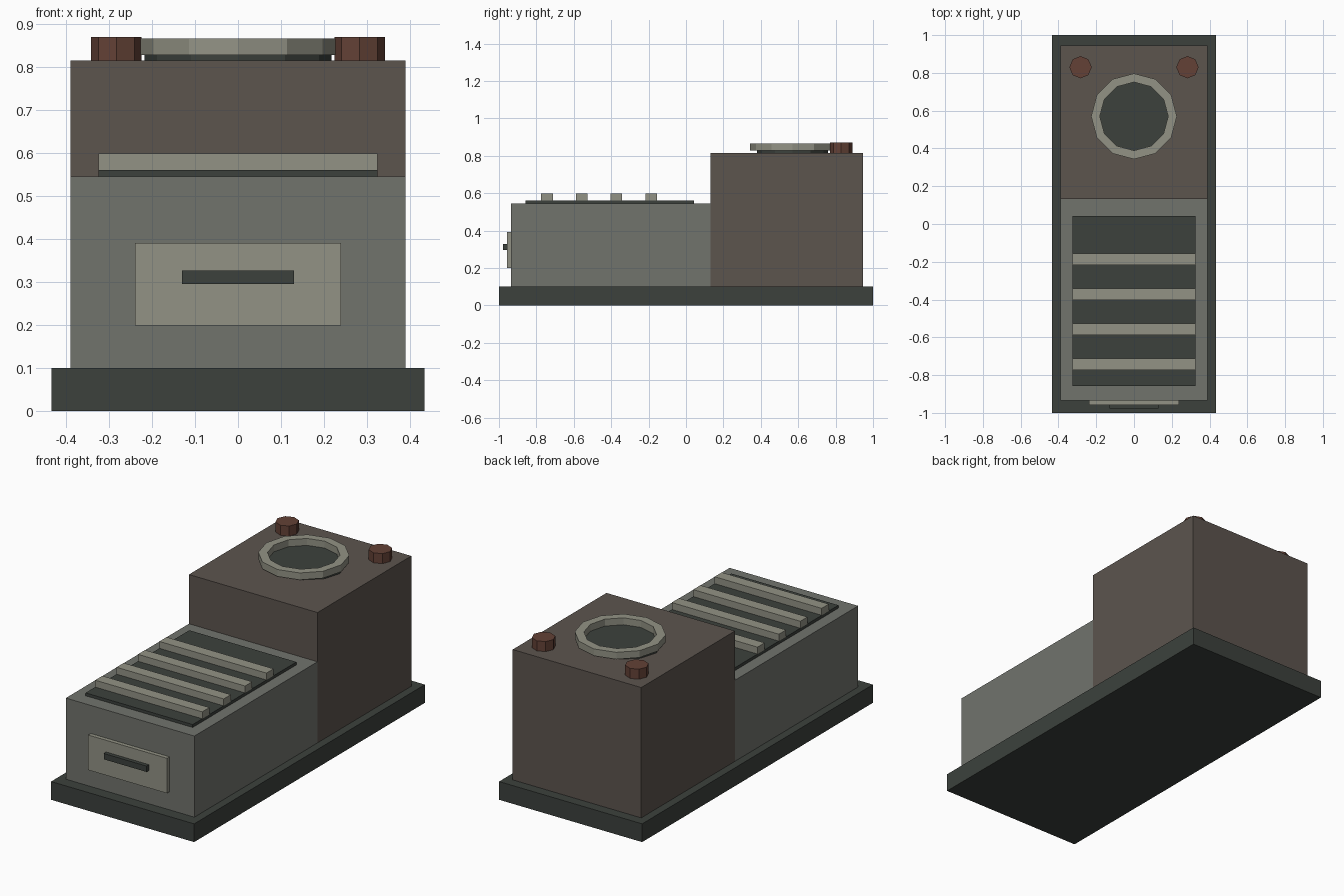
import bpy, bmesh, math

if "Cube" in bpy.data.objects:
    bpy.data.objects.remove(bpy.data.objects["Cube"])


def material(name, rgb):
    m = bpy.data.materials.new(name)
    m.diffuse_color = (*rgb, 1)
    m.use_nodes = True
    m.node_tree.nodes["Principled BSDF"].inputs["Base Color"].default_value = m.diffuse_color
    return m


DARK = material("dark_iron", (.045, .053, .046))
GREY = material("grey_casing", (.165, .172, .152))
BROWN = material("brown_casing", (.107, .089, .076))
TRIM = material("pale_trim", (.29, .29, .235))
RUST = material("rust", (.125, .053, .037))


def finish(name, bm, mat):
    bmesh.ops.recalc_face_normals(bm, faces=bm.faces)
    me = bpy.data.meshes.new(name)
    bm.to_mesh(me)
    bm.free()
    me.materials.append(mat)
    ob = bpy.data.objects.new(name, me)
    bpy.context.collection.objects.link(ob)
    return ob


def box(name, x, y, z, mat):
    """Box from (min, max) ranges on each axis."""
    bm = bmesh.new()
    bmesh.ops.create_cube(bm, size=1)
    for v in bm.verts:
        v.co = [r[0] + (c + .5) * (r[1] - r[0]) for c, r in zip(v.co, (x, y, z))]
    return finish(name, bm, mat)


def prism(name, sides, rx, ry, centre, z, mat):
    """Upright prism with a corner on the x axis."""
    bm = bmesh.new()
    ring = [bm.verts.new((centre[0] + rx * math.cos(2 * math.pi * i / sides),
                          centre[1] + ry * math.sin(2 * math.pi * i / sides), z[0]))
            for i in range(sides)]
    face = bm.faces.new(ring)
    ext = bmesh.ops.extrude_face_region(bm, geom=[face], use_keep_orig=True)
    for v in ext["geom"]:
        if isinstance(v, bmesh.types.BMVert):
            v.co.z = z[1]
    return finish(name, bm, mat)


def collar(name, sides, outer, inner, centre, z, mat):
    """Flat-topped ring swept from a rectangular section."""
    bm = bmesh.new()
    section = [(outer, z[0]), (outer, z[1]), (inner, z[1]), (inner, z[0])]
    loops = []
    for i in range(sides):
        a = 2 * math.pi * i / sides
        loops.append([bm.verts.new((centre[0] + r * math.cos(a),
                                    centre[1] + r * math.sin(a), h)) for r, h in section])
    for i in range(sides):
        p, q = loops[i], loops[(i + 1) % sides]
        for j in range(4):
            k = (j + 1) % 4
            bm.faces.new((p[j], q[j], q[k], p[k]))
    return finish(name, bm, mat)


# Plinth and the two casings
box("plinth", (-.434, .434), (-1, 1), (0, .1), DARK)
box("front_casing", (-.39, .39), (-.935, .132), (.1, .545), GREY)
box("rear_casing", (-.39, .39), (.132, .945), (.1, .815), BROWN)

# Vent panel with slats
box("vent_panel", (-.325, .325), (-.857, .042), (.545, .561), DARK)
for i in range(4):
    y = -.743 + i * .1855
    box(f"vent_slat_{i + 1}", (-.325, .325), (y - .031, y + .031), (.561, .599), TRIM)

# Front hatch and handle
box("hatch", (-.239, .239), (-.957, -.935), (.199, .391), TRIM)
box("hatch_handle", (-.13, .13), (-.978, -.957), (.295, .327), DARK)

# Round port and corner bolts
prism("port_disc", 12, .218, .19, (0, .57), (.815, .828), DARK)
collar("port_ring", 12, .227, .181, (0, .57), (.828, .866), TRIM)
for side, label in ((-1, "left"), (1, "right")):
    prism(f"bolt_{label}", 8, .059, .059, (side * .283, .83), (.815, .87), RUST)
